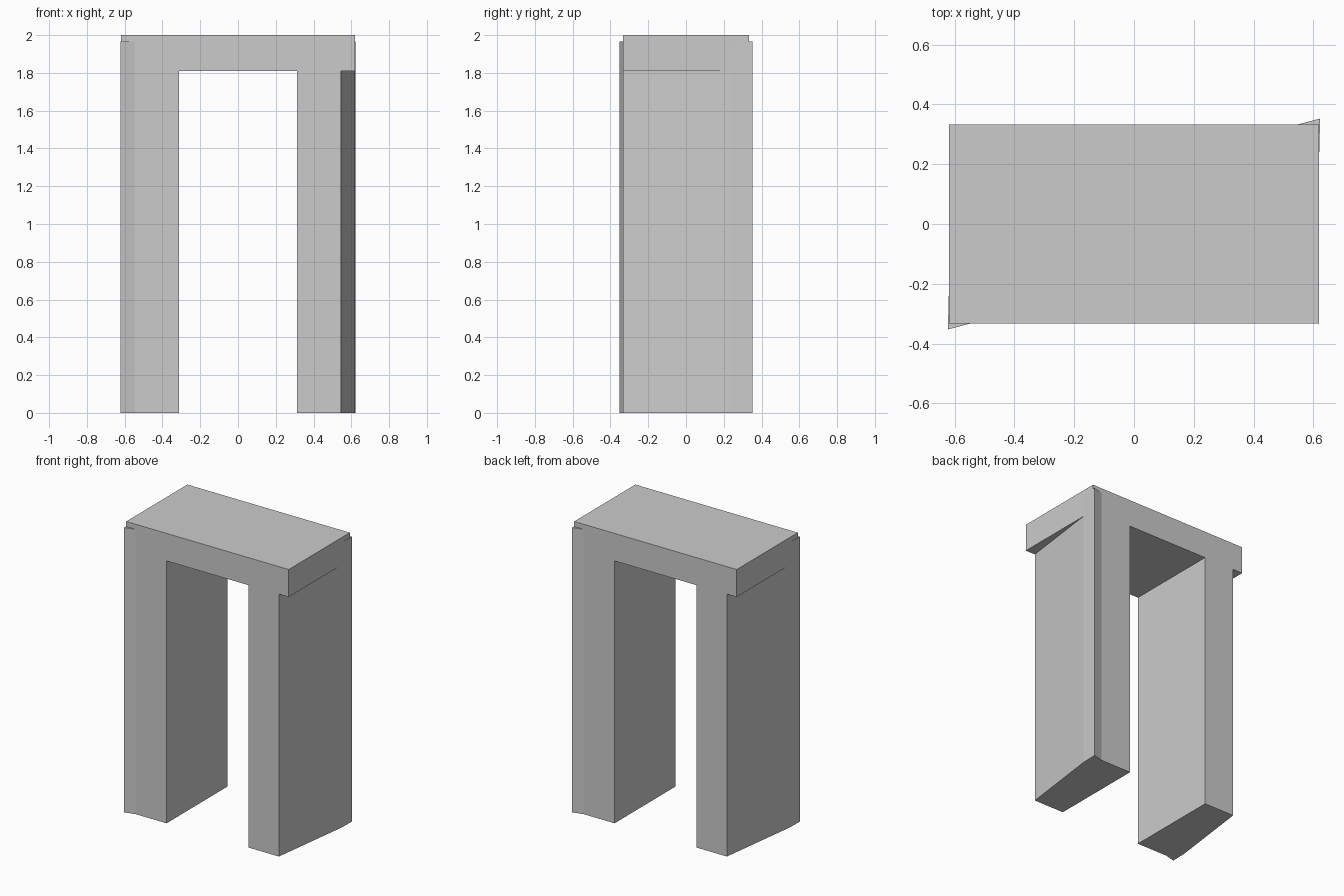
import bpy
import bmesh
from math import pi
from mathutils import Matrix

cube = bpy.data.objects.get("Cube")
if cube:
    bpy.data.objects.remove(cube, do_unlink=True)

stone = bpy.data.materials.new("light grey stone")
stone.use_nodes = True
colour = (0.6, 0.6, 0.6, 1)
stone.diffuse_color = colour
stone.node_tree.nodes["Principled BSDF"].inputs["Base Color"].default_value = colour

HALF_X, HALF_Y = 0.62, 0.333
LINTEL_BASE, LEG_TOP, TOP = 1.81, 1.965, 2.0


def prism(name, outline, z0, z1, turn=0):
    """Extrude a plan outline upward, turned about the z axis."""
    bm = bmesh.new()
    face = bm.faces.new([bm.verts.new((x, y, z0)) for x, y in outline])
    up = bmesh.ops.extrude_face_region(bm, geom=[face])["geom"]
    verts = [v for v in up if isinstance(v, bmesh.types.BMVert)]
    bmesh.ops.translate(bm, verts=verts, vec=(0, 0, z1 - z0))
    bmesh.ops.recalc_face_normals(bm, faces=bm.faces)
    bm.transform(Matrix.Rotation(turn, 4, "Z"))
    mesh = bpy.data.meshes.new(name)
    bm.to_mesh(mesh)
    bm.free()
    mesh.materials.append(stone)
    obj = bpy.data.objects.new(name, mesh)
    bpy.context.collection.objects.link(obj)
    return obj


# Lintel slab
arch = prism("arch", [(-HALF_X, -HALF_Y), (HALF_X, -HALF_Y),
                      (HALF_X, HALF_Y), (-HALF_X, HALF_Y)], LINTEL_BASE, TOP)

# Legs: slanted outer face with a small spur at one corner, repeated by a half turn
leg_plan = [(0.312, -HALF_Y), (0.545, -HALF_Y), (HALF_X, 0.24),
            (0.623, 0.353), (0.548, HALF_Y), (0.312, HALF_Y)]
legs = [prism("left_leg", leg_plan, 0, LEG_TOP),
        prism("right_leg", leg_plan, 0, LEG_TOP, pi)]

# Fuse the legs into the lintel
bpy.context.view_layer.objects.active = arch
for leg in legs:
    union = arch.modifiers.new("join " + leg.name, "BOOLEAN")
    union.operation = "UNION"
    union.solver = "EXACT"
    union.object = leg
    bpy.ops.object.modifier_apply(modifier=union.name)
    bpy.data.objects.remove(leg, do_unlink=True)
